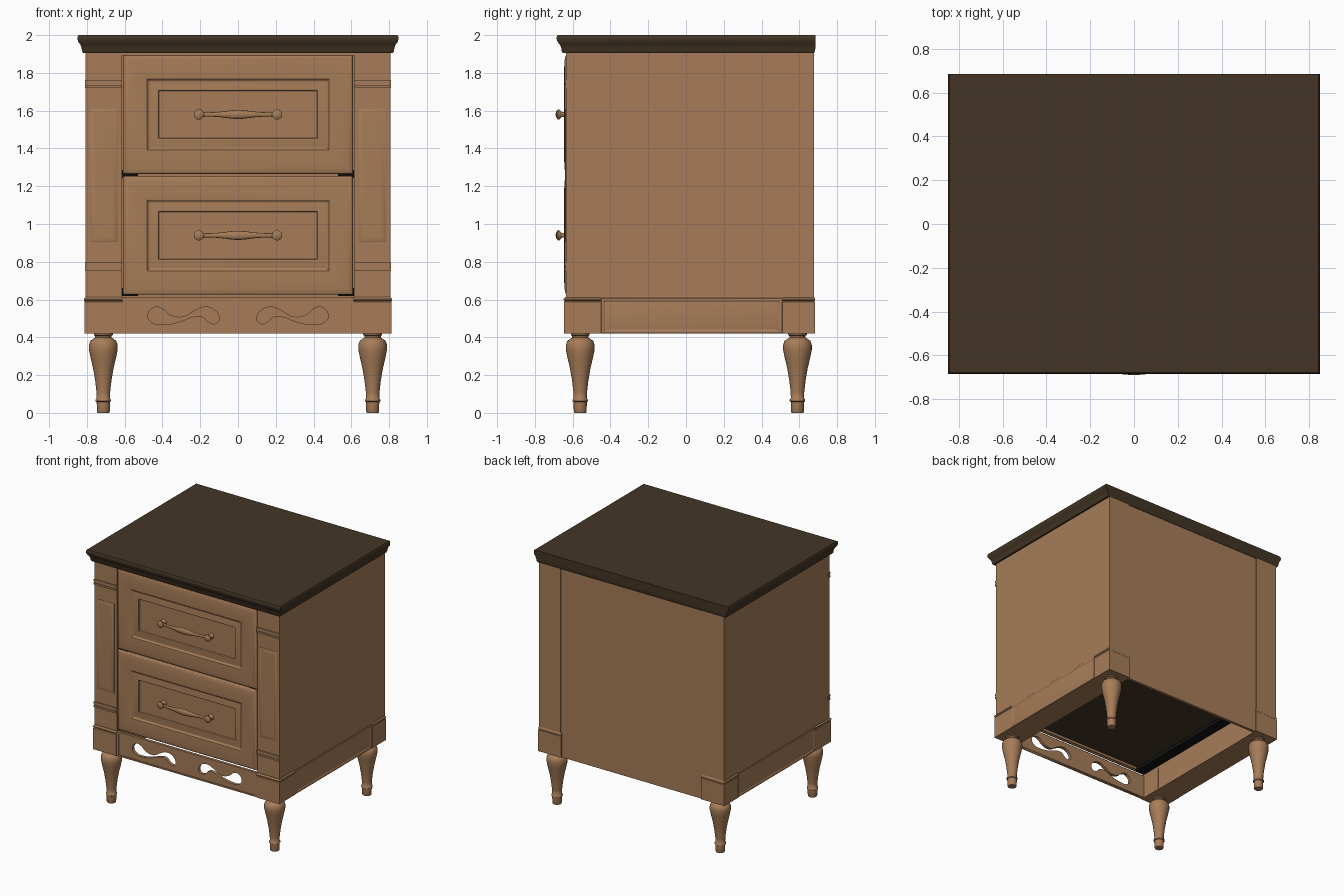
import bpy, bmesh, math
from mathutils import Matrix

if "Cube" in bpy.data.objects:
    bpy.data.objects.remove(bpy.data.objects["Cube"])


def material(name, rgb):
    m = bpy.data.materials.new(name)
    m.diffuse_color = (*rgb, 1)
    m.use_nodes = True
    m.node_tree.nodes["Principled BSDF"].inputs["Base Color"].default_value = m.diffuse_color
    return m


WOOD = material("light brown wood", (0.385, 0.203, 0.098))
DARK = material("dark brown wood", (0.055, 0.036, 0.018))
BLACK = material("black metal", (0.006, 0.006, 0.006))


def finish(name, bm, mat, angle=35):
    bmesh.ops.recalc_face_normals(bm, faces=bm.faces)
    me = bpy.data.meshes.new(name)
    bm.to_mesh(me)
    bm.free()
    me.materials.append(mat)
    ob = bpy.data.objects.new(name, me)
    bpy.context.collection.objects.link(ob)
    bpy.ops.object.select_all(action='DESELECT')
    ob.select_set(True)
    bpy.context.view_layer.objects.active = ob
    bpy.ops.object.shade_smooth_by_angle(angle=math.radians(angle))
    return ob


def skin(bm, rings):
    """Bridge equal-sized point rings and cap both ends."""
    vs = [[bm.verts.new(p) for p in r] for r in rings]
    n = len(vs[0])
    for a, b in zip(vs, vs[1:]):
        for i in range(n):
            bm.faces.new((a[i], a[(i + 1) % n], b[(i + 1) % n], b[i]))
    bm.faces.new(vs[0])
    bm.faces.new(vs[-1])


def loft(name, mat, levels):
    """Stack of rectangles (z, x0, x1, y0, y1)."""
    bm = bmesh.new()
    skin(bm, [[(a, c, z), (b, c, z), (b, d, z), (a, d, z)] for z, a, b, c, d in levels])
    return finish(name, bm, mat)


def box(name, mat, x0, x1, y0, y1, z0, z1):
    return loft(name, mat, [(z0, x0, x1, y0, y1), (z1, x0, x1, y0, y1)])


def panel(name, cx, cz, hw, hh, rings, turn=0):
    """Moulded rectangular panel facing -y, rings are (inset, distance out), turned about z."""
    bm = bmesh.new()
    skin(bm, [[(cx - hw + i, -d, cz - hh + i), (cx + hw - i, -d, cz - hh + i),
               (cx + hw - i, -d, cz + hh - i), (cx - hw + i, -d, cz + hh - i)] for i, d in rings])
    bm.transform(Matrix.Rotation(math.radians(turn), 4, 'Z'))
    return finish(name, bm, WOOD, 25)


def lathe(name, profile, place, n=28):
    """Turned part from (radius, height) pairs."""
    bm = bmesh.new()
    skin(bm, [[(r * math.cos(2 * math.pi * k / n), r * math.sin(2 * math.pi * k / n), z)
               for k in range(n)] for r, z in profile])
    bm.transform(place)
    return finish(name, bm, WOOD, 50)


# Moulded top, flush at the back
loft("top", DARK, [(z, -hx, hx, -hy, min(0.685, hy + 0.025)) for z, hx, hy in [
    (1.905, 0.820, 0.652), (1.915, 0.826, 0.658), (1.932, 0.828, 0.660), (1.948, 0.834, 0.667),
    (1.965, 0.846, 0.680), (1.98, 0.850, 0.685), (1.993, 0.849, 0.684), (2.0, 0.844, 0.679)]])

LEG = [(0.031, 0), (0.034, 0.006), (0.035, 0.058), (0.041, 0.062), (0.041, 0.07), (0.035, 0.076),
       (0.036, 0.11), (0.043, 0.17), (0.054, 0.235), (0.068, 0.295), (0.076, 0.335), (0.076, 0.36),
       (0.068, 0.382), (0.052, 0.393), (0.043, 0.398), (0.043, 0.408), (0.05, 0.412), (0.05, 0.43)]

for s, side in ((-1, "left"), (1, "right")):
    def mbox(name, mat, a, b, *rest):
        return box(f"{side}_{name}", mat, min(s * a, s * b), max(s * a, s * b), *rest)

    # Side carcass and back posts
    mbox("side", WOOD, 0.614, 0.808, -0.634, 0.672, 0.42, 1.91)
    mbox("back_post", WOOD, 0.62, 0.808, 0.66, 0.678, 0.42, 1.91)
    # Front post with shallow panel and band mouldings
    panel(f"{side}_post_panel", s * 0.711, 1.257, 0.075, 0.353,
          [(0, 0.62), (0, 0.637), (0.006, 0.640), (0.03, 0.641)])
    for z in (0.775, 1.742):
        for dz, out in ((-0.015, 0.643), (0.013, 0.643), (0, 0.639)):
            mbox("post_band", WOOD, 0.614, 0.81, -out, -0.62, z + dz - 0.007, z + dz + 0.007)
    # Plinth blocks and legs
    for y0, y1, ly, where in ((-0.645, -0.45, -0.56, "front"), (0.51, 0.684, 0.59, "back")):
        lv = [(0.42, 0), (0.588, 0), (0.592, -0.004), (0.598, 0.003), (0.603, 0.003), (0.613, -0.006)]
        loft(f"{side}_{where}_plinth", WOOD,
             [(z, min(s * 0.612, s * (0.813 + e)), max(s * 0.612, s * (0.813 + e)), y0 - e, y1 + min(e, 0))
              for z, e in lv])
        lathe(f"{side}_{where}_leg", LEG, Matrix.Translation((s * 0.713, ly, 0)))
    # Side apron frame
    panel(f"{side}_apron", s * 0.03, 0.514, 0.48, 0.094,
          [(0, 0.80), (0, 0.810), (0.003, 0.813), (0.014, 0.813), (0.022, 0.809), (0.03, 0.811)], s * 90)
    # Drawer runners
    for z in (0.63, 1.255):
        mbox("runner", BLACK, 0.53, 0.613, -0.615, 0.6, z - 0.012, z + 0.03)

# Back panel and front rail under the top
box("back_panel", WOOD, -0.62, 0.62, 0.652, 0.674, 0.42, 1.91)
box("top_rail", WOOD, -0.614, 0.614, -0.632, -0.60, 1.893, 1.91)

# Drawers with raised frames, boxes and handles
DRAWER = [(0, 0.60), (0, 0.630), (0.004, 0.636), (0.012, 0.640), (0.03, 0.643), (0.07, 0.645),
          (0.115, 0.645), (0.126, 0.643), (0.134, 0.636), (0.14, 0.634), (0.165, 0.637), (0.182, 0.640),
          (0.187, 0.638), (0.19, 0.628), (0.2, 0.628)]
KNOB = [(0.022, 0), (0.022, 0.006), (0.013, 0.014), (0.012, 0.03), (0.019, 0.038), (0.027, 0.046),
        (0.027, 0.052), (0.018, 0.058), (0.005, 0.06)]
for label, z in (("lower", 0.94), ("upper", 1.58)):
    panel(f"{label}_drawer_front", 0, z, 0.608, 0.314, DRAWER)
    box(f"{label}_drawer_box", DARK, -0.53, 0.53, -0.605, 0.62, z - 0.295, z + 0.2)
    for s in (-1, 1):
        lathe(f"{label}_handle_knob", KNOB,
              Matrix.Translation((s * 0.207, -0.626, z)) @ Matrix.Rotation(math.pi / 2, 4, 'X'), 20)
    # Bowed spindle bar
    bm = bmesh.new()
    bar = []
    for k in range(25):
        t = k / 12 - 1
        r = 0.011 + 0.013 * math.exp(-(t / 0.4) ** 2) + 0.004 * math.exp(-((abs(t) - 0.93) / 0.06) ** 2)
        y = -0.663 - 0.014 * (1 - t * t)
        bar.append([(t * 0.205, y + 0.55 * r * math.cos(a * math.pi / 6), z + r * math.sin(a * math.pi / 6))
                    for a in range(12)])
    skin(bm, bar)
    finish(f"{label}_handle_bar", bm, WOOD, 60)

# Front apron with two scroll cutouts, from a filled flat curve
SCROLL = [(-.44, .56), (-.40, .55), (-.36, .518), (-.29, .508), (-.235, .538), (-.18, .56), (-.125, .545),
          (-.10, .50), (-.115, .474), (-.15, .478), (-.19, .51), (-.24, .508), (-.31, .482), (-.39, .468),
          (-.45, .475), (-.478, .515)]
cu = bpy.data.curves.new("front_apron", 'CURVE')
cu.dimensions = '2D'
cu.fill_mode = 'BOTH'
cu.extrude = 0.012


def spline(pts, handle):
    sp = cu.splines.new('BEZIER')
    sp.bezier_points.add(len(pts) - 1)
    sp.use_cyclic_u = True
    sp.resolution_u = 1 if handle == 'VECTOR' else 5
    for b, (x, z) in zip(sp.bezier_points, pts):
        b.co = (x, z, 0)
        b.handle_left_type = b.handle_right_type = handle


spline([(-.616, .42), (.616, .42), (.616, .605), (-.616, .605)], 'VECTOR')
spline(SCROLL, 'AUTO')
spline([(-x, z) for x, z in SCROLL], 'AUTO')
cu.materials.append(WOOD)
apron = bpy.data.objects.new("front_apron", cu)
bpy.context.collection.objects.link(apron)
apron.rotation_euler = (math.pi / 2, 0, 0)
apron.location = (0, -0.624, 0)
bpy.ops.object.select_all(action='DESELECT')
apron.select_set(True)
bpy.context.view_layer.objects.active = apron
bpy.ops.object.convert(target='MESH')

# Thin raised border on the front apron
box("apron_top_trim", WOOD, -0.61, 0.61, -0.641, -0.62, 0.597, 0.612)
box("apron_bottom_trim", WOOD, -0.61, 0.61, -0.641, -0.62, 0.42, 0.431)
for s in (-1, 1):
    box("apron_end_trim", WOOD, s * 0.604 - 0.008, s * 0.604 + 0.008, -0.641, -0.62, 0.42, 0.61)
